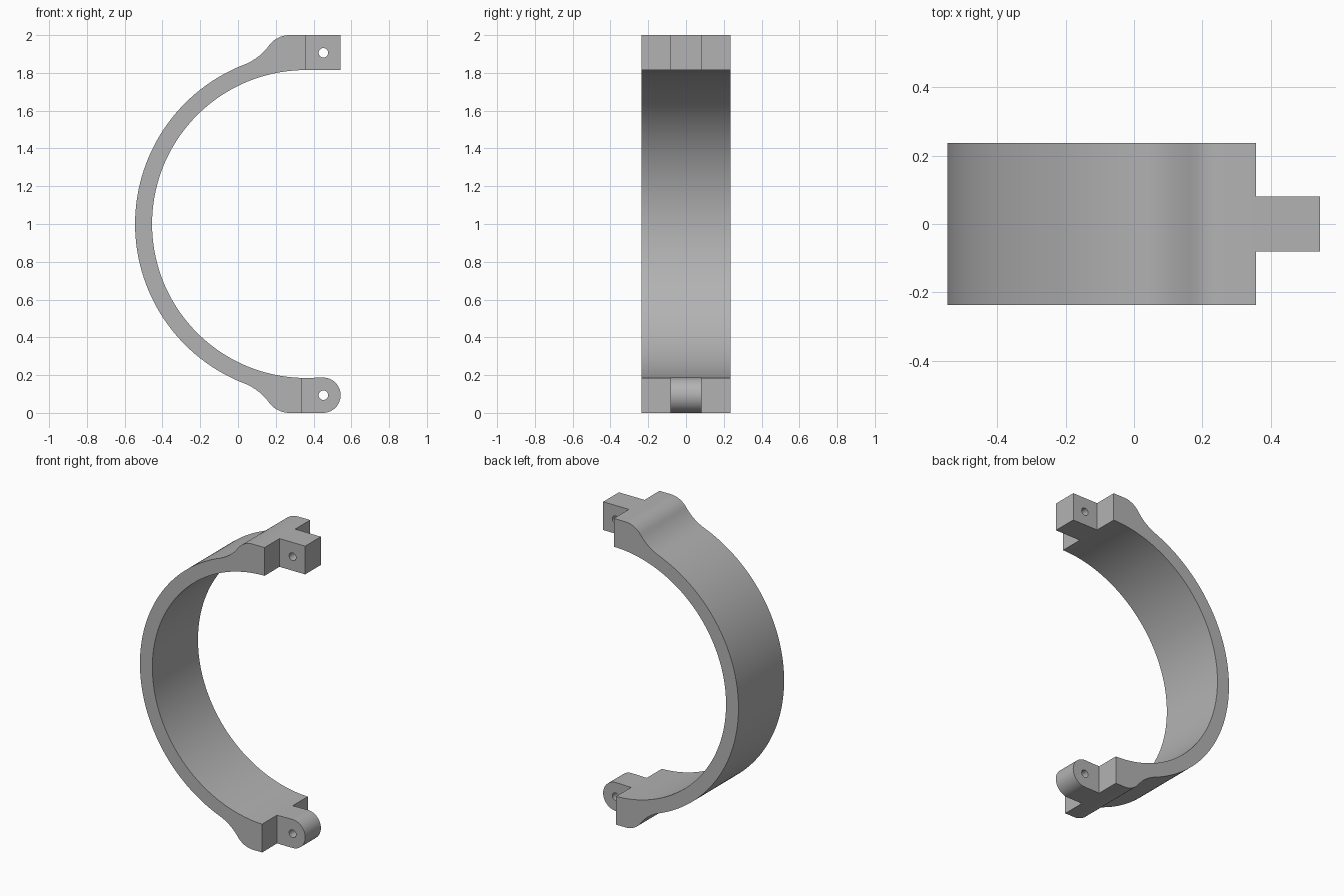
import bpy, bmesh
from math import sin, cos, pi, radians, atan2, acos, hypot

cube = bpy.data.objects.get("Cube")
if cube:
    bpy.data.objects.remove(cube)

CX, CZ = 0.36, 1.0            # ring centre
R_IN, R_OUT = 0.815, 0.905    # ring radii
HALF_W, TONGUE_W = 0.236, 0.081
TIP, EYE_X, EYE_Z = 0.543, 0.45, 0.0935

grey = bpy.data.materials.new("plain_grey")
grey.use_nodes = True
colour = (0.45, 0.45, 0.45, 1)
grey.diffuse_color = colour
grey.node_tree.nodes["Principled BSDF"].inputs["Base Color"].default_value = colour


def arc(x, z, r, a0, a1, n):
    return [(x + r * cos(a0 + (a1 - a0) * i / n), z + r * sin(a0 + (a1 - a0) * i / n))
            for i in range(n + 1)]


def extrude(name, points, y0, y1):
    """Extrude an x-z outline along y."""
    bm = bmesh.new()
    face = bm.faces.new([bm.verts.new((x, y0, z)) for x, z in points])
    new = bmesh.ops.extrude_face_region(bm, geom=[face])["geom"]
    bmesh.ops.translate(bm, vec=(0, y1 - y0, 0),
                        verts=[v for v in new if isinstance(v, bmesh.types.BMVert)])
    bmesh.ops.recalc_face_normals(bm, faces=bm.faces)
    mesh = bpy.data.meshes.new(name)
    bm.to_mesh(mesh)
    bm.free()
    mesh.materials.append(grey)
    obj = bpy.data.objects.new(name, mesh)
    bpy.context.collection.objects.link(obj)
    return obj


def box(x0, x1, z0, z1):
    return [(x0, z0), (x1, z0), (x1, z1), (x0, z1)]


# Upper outside edge: shoulder round, concave fillet, then the ring
SX, SR, FR = 0.273, 0.135, 0.30
SZ = 2 - SR
d = hypot(SX - CX, SZ - CZ)
ec, ed = R_OUT + FR, SR + FR
a_ring = atan2(SZ - CZ, SX - CX) + acos((ec**2 + d**2 - ed**2) / (2 * ec * d))
FX, FZ = CX + ec * cos(a_ring), CZ + ec * sin(a_ring)
a_shoulder = atan2(FZ - SZ, FX - SX)
upper = arc(SX, SZ, SR, pi / 2, a_shoulder, 12)
upper += arc(FX, FZ, FR, a_shoulder - pi, a_ring - pi, 12)[1:]
upper += arc(CX, CZ, R_OUT, a_ring, pi, 48)[1:]
lower = [(x, 2 - z) for x, z in reversed(upper[:-1])]

# Whole outline: square upper tongue, band, rounded lower tongue
outline = [(TIP, CZ + R_IN), (TIP, 2)] + upper + lower
outline += arc(EYE_X, EYE_Z, EYE_Z, -pi / 2, pi / 2, 24)
outline += arc(CX, CZ, R_IN, radians(270), radians(90), 80)
clamp = extrude("clamp_half", outline, -HALF_W, HALF_W)

# Cutters: notches on both sides of each tongue, and the pin holes
cutters = []
for side in (-1, 1):
    y0, y1 = sorted((side * TONGUE_W, side * 0.4))
    cutters.append(extrude("upper_notch_cutter", box(0.357, 0.8, 1.6, 2.2), y0, y1))
    cutters.append(extrude("lower_notch_cutter", box(0.34, 0.8, -0.2, 0.4), y0, y1))
for z in (EYE_Z, 2 - EYE_Z):
    cutters.append(extrude("pin_hole_cutter",
                           arc(0.452, z, 0.025, 0, 2 * pi, 24)[:-1], -0.3, 0.3))

bpy.ops.object.select_all(action='DESELECT')
bpy.context.view_layer.objects.active = clamp
clamp.select_set(True)
for cutter in cutters:
    mod = clamp.modifiers.new("cut", 'BOOLEAN')
    mod.operation, mod.solver, mod.object = 'DIFFERENCE', 'EXACT', cutter
    bpy.ops.object.modifier_apply(modifier=mod.name)
    bpy.data.objects.remove(cutter)
bpy.ops.object.shade_smooth_by_angle(angle=radians(30))
